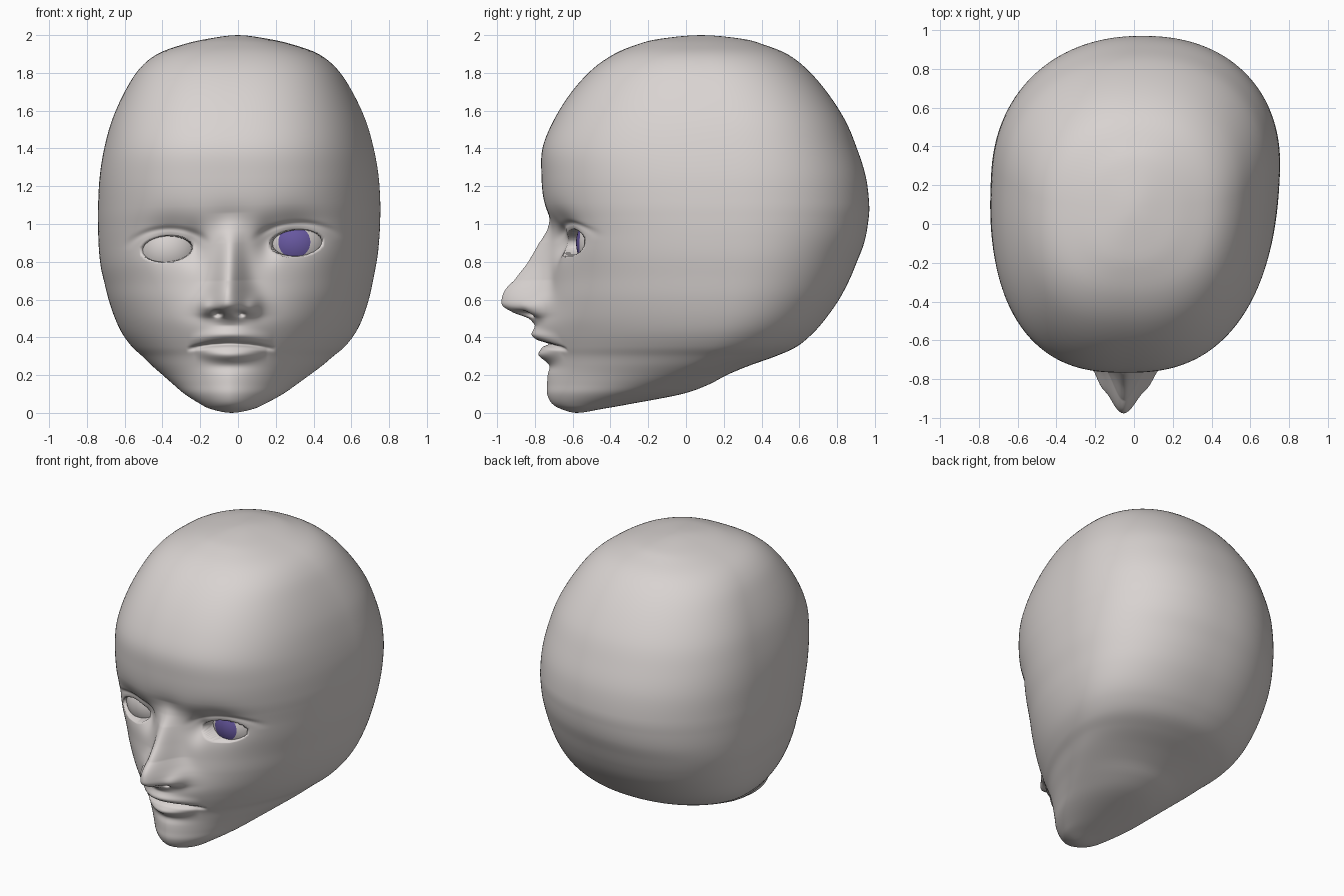
import bpy, bmesh, math
from mathutils import Vector, Matrix

if "Cube" in bpy.data.objects:
    bpy.data.objects.remove(bpy.data.objects["Cube"])


def material(name, rgb):
    m = bpy.data.materials.new(name)
    m.diffuse_color = (*rgb, 1)
    m.use_nodes = True
    m.node_tree.nodes["Principled BSDF"].inputs["Base Color"].default_value = m.diffuse_color
    return m


GREY = material("warm grey", (0.69, 0.65, 0.635))
PURPLE = material("purple", (0.14, 0.10, 0.36))

# Skull slices: height, half width, front y, back y, y of widest point
SKULL = [
    (0, 0, -.58, -.58, -.58), (.02, .11, -.66, -.45, -.55),
    (.05, .175, -.71, -.28, -.48), (.10, .26, -.735, -.02, -.35),
    (.15, .325, -.735, .12, -.22), (.20, .388, -.733, .215, -.10),
    (.25, .45, -.73, .335, .0), (.30, .505, -.73, .475, .08),
    (.35, .562, -.735, .585, .14), (.42, .615, -.74, .67, .18),
    (.50, .654, -.745, .74, .21), (.60, .687, -.735, .81, .23),
    (.70, .71, -.72, .863, .245), (.80, .73, -.715, .905, .25),
    (.90, .74, -.718, .943, .25), (1.0, .744, -.738, .963, .25),
    (1.1, .744, -.754, .97, .25), (1.25, .735, -.765, .952, .25),
    (1.4, .71, -.76, .905, .24), (1.55, .668, -.70, .842, .22),
    (1.7, .60, -.605, .745, .18), (1.82, .522, -.495, .64, .14),
    (1.9, .425, -.38, .535, .11), (1.95, .29, -.26, .41, .09),
    (1.98, .16, -.14, .30, .08), (2, 0, .08, .08, .08)]

# Nose ridge: height, projection, width
NOSE = [(.46, 0, .07), (.50, .045, .1), (.53, .14, .115), (.565, .215, .118),
        (.60, .235, .112), (.65, .23, .095), (.70, .19, .08), (.80, .12, .07),
        (.90, .068, .065), (.97, .03, .07), (1.06, 0, .08)]

EYE_X, EYE_Z = .342, .883


def catmull(a, b, c, d, t):
    return [.5 * (2 * q + (r - p) * t + (2 * p - 5 * q + 4 * r - s) * t * t
                  + (3 * q - p - 3 * r + s) * t ** 3) for p, q, r, s in zip(a, b, c, d)]


def mirror_row(end, inner):
    return (inner[0], -inner[1]) + tuple(2 * e - i for e, i in zip(end[2:], inner[2:]))


def smooth(t):
    t = min(1, max(0, t))
    return t * t * (3 - 2 * t)


def bump(x, z, cx, cz, sx, sz):
    return math.exp(-((x - cx) / sx) ** 2 - ((z - cz) / sz) ** 2)


def nose(x, z):
    if not NOSE[0][0] < z < NOSE[-1][0]:
        return 0
    i = max(k for k in range(len(NOSE) - 1) if NOSE[k][0] <= z)
    t = (z - NOSE[i][0]) / (NOSE[i + 1][0] - NOSE[i][0])
    rows = [NOSE[min(max(k, 0), len(NOSE) - 1)] for k in range(i - 1, i + 3)]
    _, h, s = catmull(*rows, t)
    return max(h, 0) * math.exp(-(x / s) ** 2)


def sculpt(x, y, z):
    """Push the front surface forward (-y) or back for the face features."""
    a = abs(x)
    # nose, nostril wings and nostrils
    y -= nose(x, z) + .032 * bump(a, z, .125, .56, .035, .045)
    y += .07 * bump(a, z, .058, .525, .024, .014)
    y += .03 * bump(x, z, 0, 1.0, .15, .09)
    # muzzle and lips
    y -= .055 * bump(x, z, 0, .45, .2, .1)
    line = .366 - .55 * x * x
    upper = max(0, 1 - (a / .225) ** 2)
    lower = max(0, 1 - (a / .19) ** 2)
    y -= .03 * upper * math.exp(-((z - line - .045) / .03) ** 2)
    y -= .043 * lower * math.exp(-((z - .307 - .5 * x * x) / .034) ** 2)
    y += .042 * max(0, 1 - (a / .235) ** 4) * math.exp(-((z - line) / .012) ** 2)
    y += .01 * bump(x, z, 0, .245, .12, .03)
    # eye sockets, eyelids with crease, and openings
    y += .085 * bump(a, z, .32, .925, .16, .115)
    y += .045 * bump(a, z, .19, .89, .06, .09)
    q = math.hypot((a - EYE_X) / .13, (z - EYE_Z) / .067)
    y -= .03 * math.exp(-(q / 1.5) ** 2)
    if z > EYE_Z:
        y += .009 * math.exp(-((q - 1.6) / .2) ** 2) * smooth((z - EYE_Z) / .08)
    k = smooth((1.06 - q) / .16)
    return y + (-.45 - y) * k if y < -.45 else y


def pose(x, y, z):
    """Slight turn of the whole head and tilt of the eye line."""
    return Vector((x + .05 * y - .005, y,
                   z + .05 * x * math.exp(-((z - .9) / .25) ** 2)))


def finish(bm, name, mats):
    bmesh.ops.recalc_face_normals(bm, faces=bm.faces)
    me = bpy.data.meshes.new(name)
    for f in bm.faces:
        f.smooth = True
    bm.to_mesh(me)
    bm.free()
    for m in mats:
        me.materials.append(m)
    ob = bpy.data.objects.new(name, me)
    bpy.context.collection.objects.link(ob)
    return ob


def build_head():
    rows = [mirror_row(SKULL[0], SKULL[1])] + SKULL + [mirror_row(SKULL[-1], SKULL[-2])]
    slices = []
    for i in range(1, len(rows) - 2):
        z0, z1 = rows[i][0], rows[i + 1][0]
        step = .0065 if .2 <= z0 < 1.05 else .025
        n = max(4, math.ceil((z1 - z0) / step))
        slices += [catmull(*rows[i - 1:i + 3], k / n) for k in range(n)]
    bm = bmesh.new()
    seg, rings = 260, []
    for z, w, yf, yb, yc in slices[1:]:
        ring = []
        # roundness of the slice: pointed at the jaw, boxier at the forehead
        front = 1.75 + .55 * smooth((z - .2) / .7) + .25 * smooth((z - .7) / .7)
        back = 2 + .2 * smooth((z - .1) / .4)
        for j in range(seg):
            t = 2 * math.pi * j / seg - math.pi
            phi = t - .6 * math.sin(t)          # denser columns on the face
            s, c = math.sin(phi), math.cos(phi)
            n = front if c > 0 else back
            r = (abs(s) ** n + abs(c) ** n) ** (-1 / n)
            x = w * s * r
            y = yc - (yc - yf if c > 0 else yb - yc) * c * r
            if c > 0 and .15 < z < 1.4:
                y = sculpt(x, y, z)
            ring.append(bm.verts.new(pose(x, y, z)))
        rings.append(ring)
    for a, b in zip(rings, rings[1:]):
        for j in range(seg):
            k = (j + 1) % seg
            bm.faces.new((a[j], a[k], b[k], b[j]))
    for ring, row in ((rings[0], SKULL[0]), (rings[-1], SKULL[-1])):
        tip = bm.verts.new(pose(0, row[2], row[0]))
        for j in range(seg):
            bm.faces.new((ring[j], ring[(j + 1) % seg], tip))
    finish(bm, "head", [GREY])


def build_eye(name, side, has_iris):
    bm = bmesh.new()
    bmesh.ops.create_uvsphere(bm, u_segments=40, v_segments=32, radius=.18)
    if has_iris:
        for f in bm.faces:                      # iris is the cap round the pole
            if f.calc_center_median().normalized().z > math.cos(.49):
                f.material_index = 1
    centre = Vector((side * .333 - .03, -.402, EYE_Z + .05 * side * .333))
    aim = Vector((-.03, -1, .03)).to_track_quat('Z', 'Y').to_matrix().to_4x4()
    bm.transform(Matrix.Translation(centre) @ aim)
    finish(bm, name, [GREY, PURPLE] if has_iris else [GREY])


build_head()
build_eye("eyeball_with_iris", 1, True)
build_eye("eyeball_plain", -1, False)
